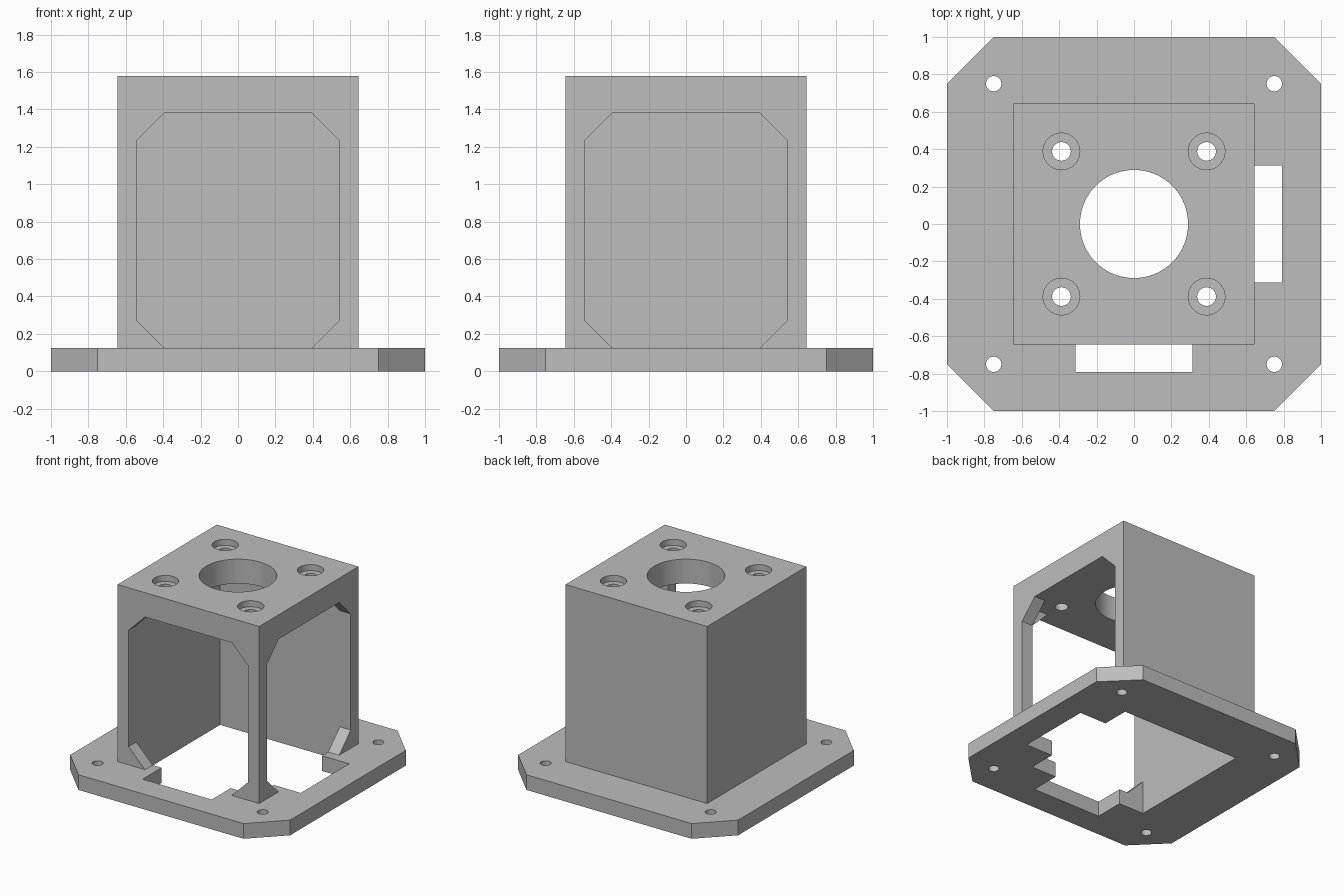
import bpy, bmesh, math
from mathutils import Matrix, Vector

if "Cube" in bpy.data.objects:
    bpy.data.objects.remove(bpy.data.objects["Cube"])

OUT, INN = 0.644, 0.544        # tower outer / inner half width
BASE, CEIL, TOP = 0.125, 1.38, 1.58

grey = bpy.data.materials.new("light grey")
grey.diffuse_color = (0.51, 0.51, 0.51, 1)
grey.use_nodes = True
grey.node_tree.nodes["Principled BSDF"].inputs["Base Color"].default_value = grey.diffuse_color


def prism(name, points, low, high, turn=None):
    """Extrude a 2D outline from low to high along z, then optionally rotate."""
    bm = bmesh.new()
    face = bm.faces.new([bm.verts.new((x, y, low)) for x, y in points])
    side = bmesh.ops.extrude_face_region(bm, geom=[face])["geom"]
    bmesh.ops.translate(bm, vec=(0, 0, high - low),
                        verts=[v for v in side if isinstance(v, bmesh.types.BMVert)])
    if turn:
        bm.transform(turn)
    bmesh.ops.recalc_face_normals(bm, faces=bm.faces)
    mesh = bpy.data.meshes.new(name)
    bm.to_mesh(mesh)
    bm.free()
    mesh.materials.append(grey)
    obj = bpy.data.objects.new(name, mesh)
    bpy.context.collection.objects.link(obj)
    return obj


def rect(x0, x1, y0, y1):
    return [(x0, y0), (x1, y0), (x1, y1), (x0, y1)]


def circle(x, y, r, n=64):
    return [(x + r * math.cos(2 * math.pi * i / n),
             y + r * math.sin(2 * math.pi * i / n)) for i in range(n)]


def combine(target, tool, operation="DIFFERENCE"):
    """Apply a boolean and discard the tool."""
    mod = target.modifiers.new("bool", "BOOLEAN")
    mod.operation, mod.solver, mod.object = operation, "EXACT", tool
    bpy.context.view_layer.objects.active = target
    bpy.ops.object.modifier_apply(modifier=mod.name)
    bpy.data.objects.remove(tool)


corners = [(sx, sy) for sx in (-1, 1) for sy in (-1, 1)]

# base flange with clipped corners
base = prism("mount", [(-.75, -1), (.75, -1), (1, -.75), (1, .75),
                       (.75, 1), (-.75, 1), (-1, .75), (-1, -.75)], 0, BASE)
# central opening with a slot to the front and one to the right
s, d = 0.314, 0.79
combine(base, prism("opening", [
    (-INN, -INN), (-s, -INN), (-s, -d), (s, -d), (s, -INN), (INN, -INN),
    (INN, -s), (d, -s), (d, s), (INN, s), (INN, INN), (-INN, INN)], -.1, .3))
for sx, sy in corners:
    combine(base, prism("screw_hole", circle(.75 * sx, .75 * sy, .041, 48), -.1, .3))

# hollow tower
tower = prism("tower", rect(-OUT, OUT, -OUT, OUT), BASE, TOP)
combine(tower, prism("cavity", rect(-INN, INN, -INN, INN), 0, CEIL))

# clipped windows in the front and right walls
c = 0.15
window = [(-INN + c, 0), (INN - c, 0), (INN - c, BASE), (INN, BASE + c),
          (INN, CEIL - c), (INN - c, CEIL), (-INN + c, CEIL),
          (-INN, CEIL - c), (-INN, BASE + c), (-INN + c, BASE)]
upright = Matrix.Rotation(math.pi / 2, 4, "X")
for angle in (0, math.pi / 2):
    combine(tower, prism("window", window, 0.5, 0.8,
                         Matrix.Rotation(angle, 4, "Z") @ upright))

# shaft hole and counterbored bolt holes in the top plate
combine(tower, prism("shaft_hole", circle(0, 0, .289, 96), 1.2, 1.8))
for sx, sy in corners:
    x, y = .388 * sx, .388 * sy
    combine(tower, prism("bolt_hole", circle(x, y, .05, 48), 1.2, 1.8))
    combine(tower, prism("counterbore", circle(x, y, .098), TOP - .05, 1.8))

# join both into one solid
combine(base, tower, "UNION")
base.name = "motor_mount"
base.select_set(True)
bpy.context.view_layer.objects.active = base
bpy.ops.object.shade_smooth_by_angle(angle=math.radians(30))
